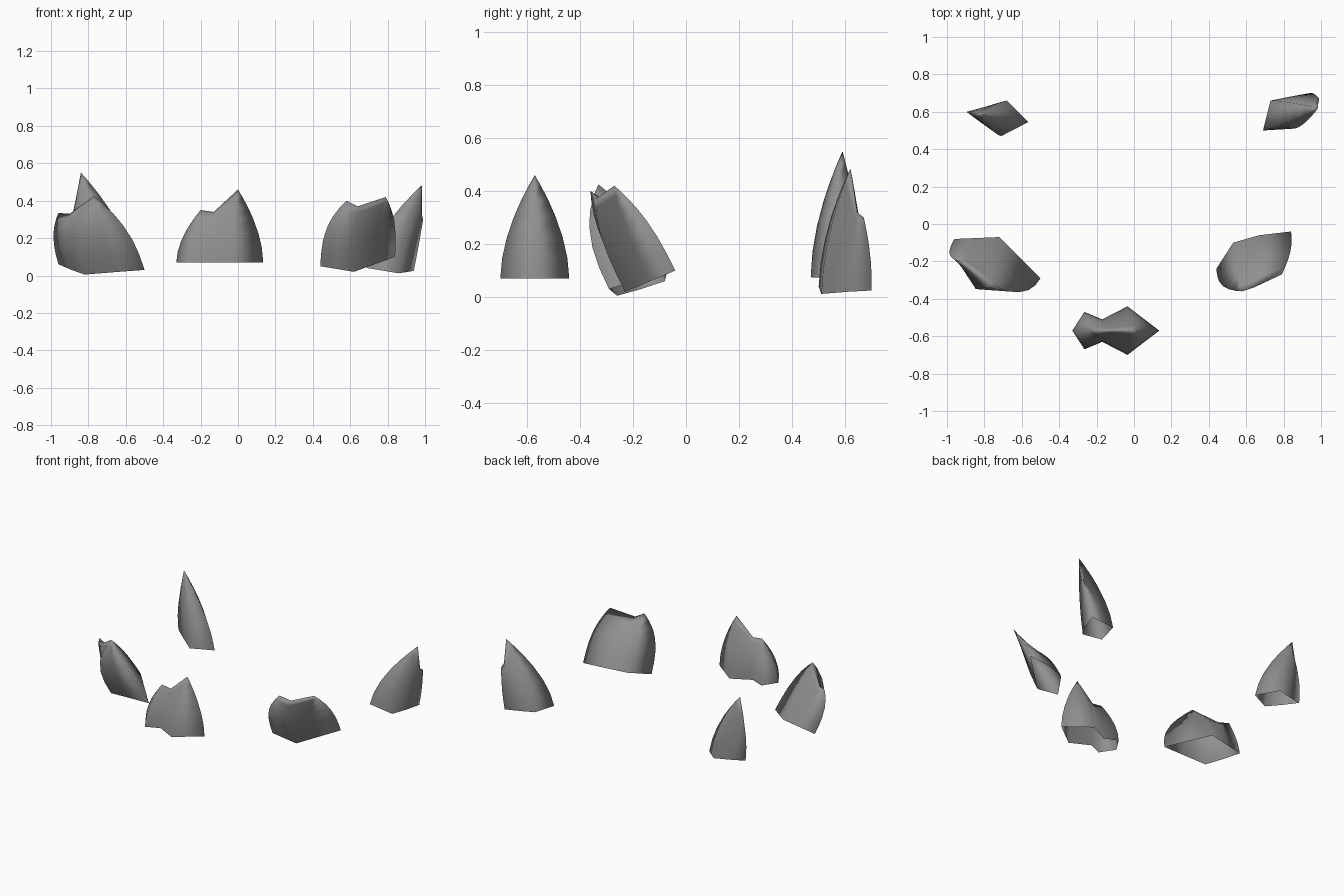
import bpy
import bmesh
from mathutils import Vector

default_cube = bpy.data.objects.get("Cube")
if default_cube:
    bpy.data.objects.remove(default_cube, do_unlink=True)

# One grey stone material
stone = bpy.data.materials.new("stone_grey")
stone.use_nodes = True
stone_colour = (0.28, 0.28, 0.28, 1)
stone.diffuse_color = stone_colour
stone.node_tree.nodes["Principled BSDF"].inputs["Base Color"].default_value = stone_colour

BIG, SADDLE, SMALL = range(3)
STEPS = (0, .2, .4, .6, .75, .9, 1)


def make_rock(name, columns, crest, lean, bulge):
    """Loft an open-bottomed rock.

    columns: pairs of footprint corner and the crest point it climbs to
    crest: big peak, saddle and small peak
    lean: sideways drift for each unit of height
    bulge: higher values keep the flanks steep for longer
    """
    bm = bmesh.new()
    rings = []
    for step in STEPS:
        ring = []
        for foot, target in columns:
            foot = Vector(foot)
            climb = Vector(crest[target]) - foot
            rise = Vector((lean[0], lean[1], 1)) * climb.z
            point = foot + rise * step + (climb - rise) * step ** bulge
            ring.append(bm.verts.new(point))
        rings.append(ring)

    # Walls between neighbouring rings
    count = len(columns)
    for low, high in zip(rings, rings[1:]):
        for i in range(count):
            j = (i + 1) % count
            bm.faces.new((low[i], low[j], high[j], high[i]))

    # Close the crest and turn the faces outward
    bmesh.ops.remove_doubles(bm, verts=bm.verts, dist=.001)
    bmesh.ops.recalc_face_normals(bm, faces=bm.faces)
    centre = sum((v.co for v in bm.verts), Vector()) / len(bm.verts)
    facing = sum((f.calc_center_median() - centre).dot(f.normal) for f in bm.faces)
    if facing < 0:
        bmesh.ops.reverse_faces(bm, faces=bm.faces)

    mesh = bpy.data.meshes.new(name)
    bm.to_mesh(mesh)
    bm.free()
    mesh.materials.append(stone)
    rock = bpy.data.objects.new(name, mesh)
    bpy.context.collection.objects.link(rock)
    for polygon in mesh.polygons:
        polygon.use_smooth = True
    return rock


# Front rock: symmetric two-lobed footprint, mirrored about its ridge
ridge_y, ground = -.57, .07
half = [(.135, 0, BIG), (-.035, .13, BIG), (-.17, .06, SADDLE),
        (-.265, .1, SMALL), (-.33, 0, SMALL)]
outline = half + [(x, -w, top) for x, w, top in reversed(half[1:-1])]
make_rock("front_rock",
          [((x, ridge_y + w, ground), top) for x, w, top in outline],
          [(0, ridge_y, .46), (-.13, ridge_y, .34), (-.2, ridge_y, .35)],
          (0, 0), 1.8)

# Wide rock on the right, leaning forward
make_rock("right_rock",
          [((-.5, -.29, .03), BIG), ((-.72, -.07, .1), BIG),
           ((-.84, -.075, .08), SADDLE), ((-.96, -.08, .06), SMALL),
           ((-.89, -.17, .03), SADDLE), ((-.82, -.26, .005), BIG),
           ((-.66, -.275, .018), BIG)],
          [(-.77, -.33, .425), (-.9, -.22, .33), (-.96, -.19, .335)],
          (-.3, -.5), 2.5)

# Twin-peaked rock on the left, leaning forward
make_rock("left_rock",
          [((.84, -.04, .1), BIG), ((.67, -.06, .1), SADDLE),
           ((.53, -.1, .09), SMALL), ((.44, -.24, .05), SMALL),
           ((.62, -.23, .02), SADDLE), ((.73, -.135, .06), BIG)],
          [(.79, -.27, .42), (.64, -.34, .37), (.58, -.36, .4)],
          (.05, -.5), 3)

# Tall spire at the back right
make_rock("back_right_rock",
          [((-.565, .545, .07), BIG), ((-.68, .66, .095), BIG),
           ((-.78, .63, .1), SADDLE), ((-.89, .6, .11), SMALL),
           ((-.8, .535, .09), SADDLE), ((-.71, .47, .075), BIG)],
          [(-.84, .59, .55), (-.865, .59, .42), (-.875, .595, .37)],
          (-.15, 0), 1.8)

# Spire at the back left, leaning outward
make_rock("back_left_rock",
          [((.69, .5, .04), BIG), ((.86, .51, .012), BIG),
           ((.91, .61, .02), SADDLE), ((.94, .7, .025), SMALL),
           ((.83, .68, .035), SADDLE), ((.73, .66, .045), BIG)],
          [(.985, .62, .485), (.985, .645, .32), (.99, .67, .3)],
          (.2, .03), 1.9)
